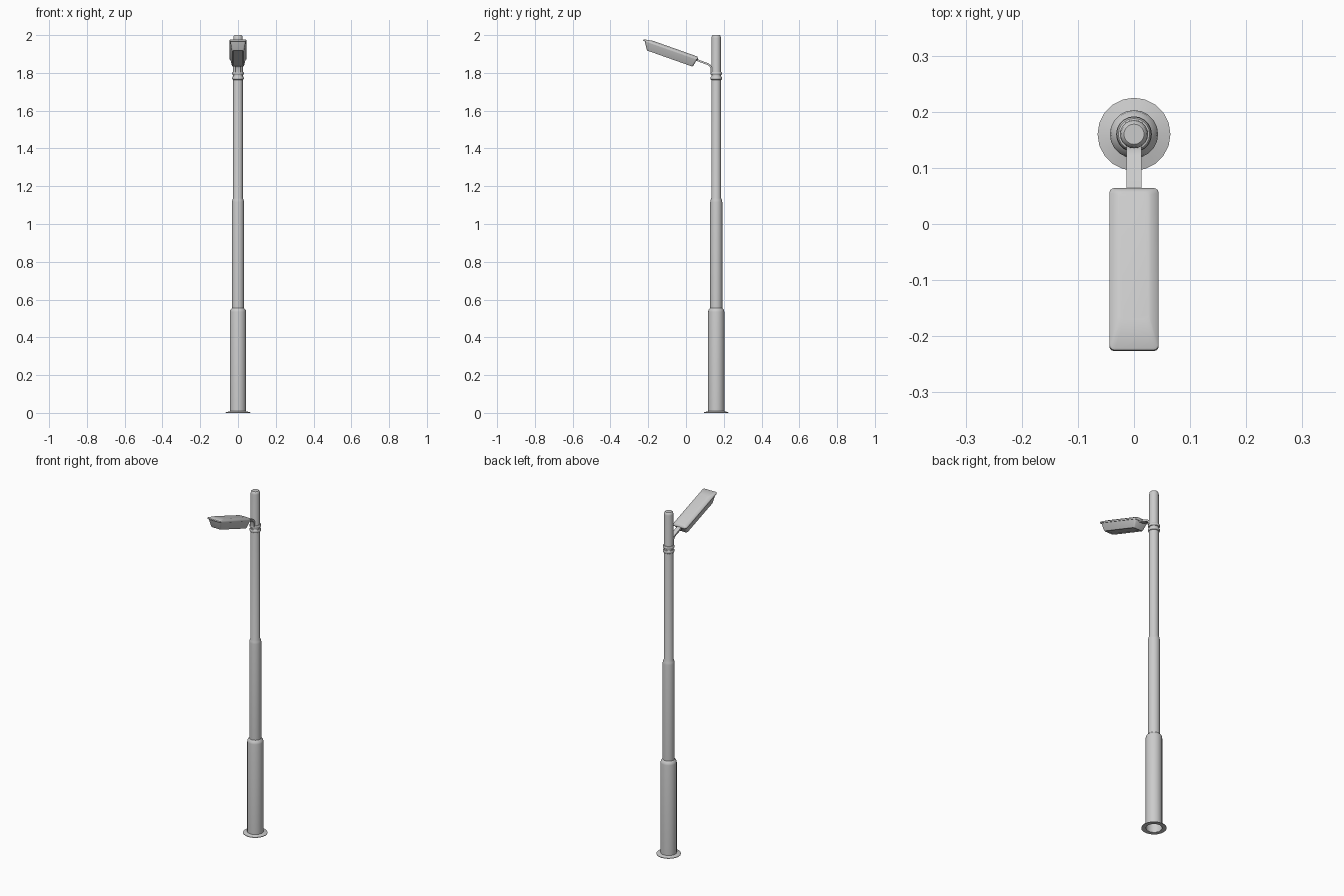
import bpy, bmesh, math
from mathutils import Matrix

if "Cube" in bpy.data.objects:
    bpy.data.objects.remove(bpy.data.objects["Cube"])

POLE_Y = 0.16
SIDES = 20


def finish(bm, name, matrix=None):
    bmesh.ops.recalc_face_normals(bm, faces=bm.faces)
    me = bpy.data.meshes.new(name)
    bm.to_mesh(me)
    bm.free()
    ob = bpy.data.objects.new(name, me)
    bpy.context.collection.objects.link(ob)
    if matrix:
        ob.matrix_world = matrix
    bpy.ops.object.select_all(action='DESELECT')
    ob.select_set(True)
    bpy.context.view_layer.objects.active = ob
    bpy.ops.object.shade_smooth_by_angle(angle=math.radians(35))
    return ob


def loft(name, rings, cap_start=True, cap_end=True, closed=False, matrix=None):
    """Skin a list of equal-length point rings."""
    bm = bmesh.new()
    vs = [[bm.verts.new(p) for p in r] for r in rings]
    pairs = list(zip(vs, vs[1:])) + ([(vs[-1], vs[0])] if closed else [])
    for a, b in pairs:
        for i in range(len(a)):
            j = (i + 1) % len(a)
            bm.faces.new((a[i], a[j], b[j], b[i]))
    if cap_start:
        bm.faces.new(vs[0])
    if cap_end:
        bm.faces.new(vs[-1])
    return finish(bm, name, matrix)


def circle(r, z):
    return [(r * math.cos(2 * math.pi * i / SIDES),
             POLE_Y + r * math.sin(2 * math.pi * i / SIDES), z) for i in range(SIDES)]


def round_rect(w, hx, u0, u1, r):
    """Rounded rectangle at height w, half width hx, from u0 to u1."""
    pts = []
    corners = [(hx - r, u1 - r, 0), (-hx + r, u1 - r, 90),
               (-hx + r, u0 + r, 180), (hx - r, u0 + r, 270)]
    for cx, cy, a in corners:
        for k in range(4):
            t = math.radians(a + 30 * k)
            pts.append((cx + r * math.cos(t), cy + r * math.sin(t), w))
    return pts


# Stepped pole, open at the bottom
pole = [(0.043, 0.0), (0.043, 0.535), (0.041, 0.545), (0.032, 0.555),
        (0.032, 1.115), (0.030, 1.127), (0.026, 1.138),
        (0.025, 1.985), (0.023, 1.995), (0.018, 2.0)]
loft("pole", [circle(r, z) for r, z in pole], cap_start=False)

# Thin flared base flange
flange = [(0.042, 0.001), (0.065, 0.0), (0.065, 0.003), (0.042, 0.009)]
loft("base_flange", [circle(r, z) for r, z in flange], False, False, True)

# Two rounded collars below the arm
for i, zc in enumerate((1.772, 1.797)):
    prof = [(0.024, -0.009), (0.028, -0.008), (0.031, -0.003),
            (0.031, 0.003), (0.028, 0.008), (0.024, 0.009)]
    loft(f"collar_{i + 1}", [circle(r, zc + dz) for r, dz in prof], False, False)

# Flat bracket arm bending from the pole up to the lamp head
path = [(0.135, 1.80), (0.134, 1.825), (0.128, 1.838), (0.117, 1.846), (0.05, 1.871)]
rings = []
for i, (y, z) in enumerate(path):
    y0, z0 = path[max(i - 1, 0)]
    y1, z1 = path[min(i + 1, len(path) - 1)]
    d = math.hypot(y1 - y0, z1 - z0)
    ny, nz = (z1 - z0) / d * 0.005, -(y1 - y0) / d * 0.005
    rings.append([(-0.013, y + ny, z + nz), (0.013, y + ny, z + nz),
                  (0.013, y - ny, z - nz), (-0.013, y - ny, z - nz)])
loft("arm", rings)

# Lamp head, built flat then tilted upwards toward the front
tilt = Matrix.Translation((0, -0.078, 1.925)) @ Matrix.Rotation(math.radians(-19.5), 4, 'X')
cover = [(-0.007, 0.044, -0.155, 0.151, 0.009), (-0.001, 0.044, -0.155, 0.151, 0.009),
         (0.002, 0.042, -0.152, 0.149, 0.009), (0.009, 0.030, -0.110, 0.143, 0.008),
         (0.010, 0.026, -0.100, 0.138, 0.008)]
loft("lamp_cover", [round_rect(*s) for s in cover], matrix=tilt)

# Tapered housing with a recessed light panel underneath
housing = [(-0.005, 0.041, -0.148, 0.147, 0.009), (-0.044, 0.033, -0.122, 0.139, 0.009),
           (-0.049, 0.030, -0.117, 0.135, 0.009), (-0.049, 0.026, -0.111, 0.128, 0.006),
           (-0.046, 0.025, -0.109, 0.126, 0.006)]
loft("lamp_housing", [round_rect(*s) for s in housing], matrix=tilt)
